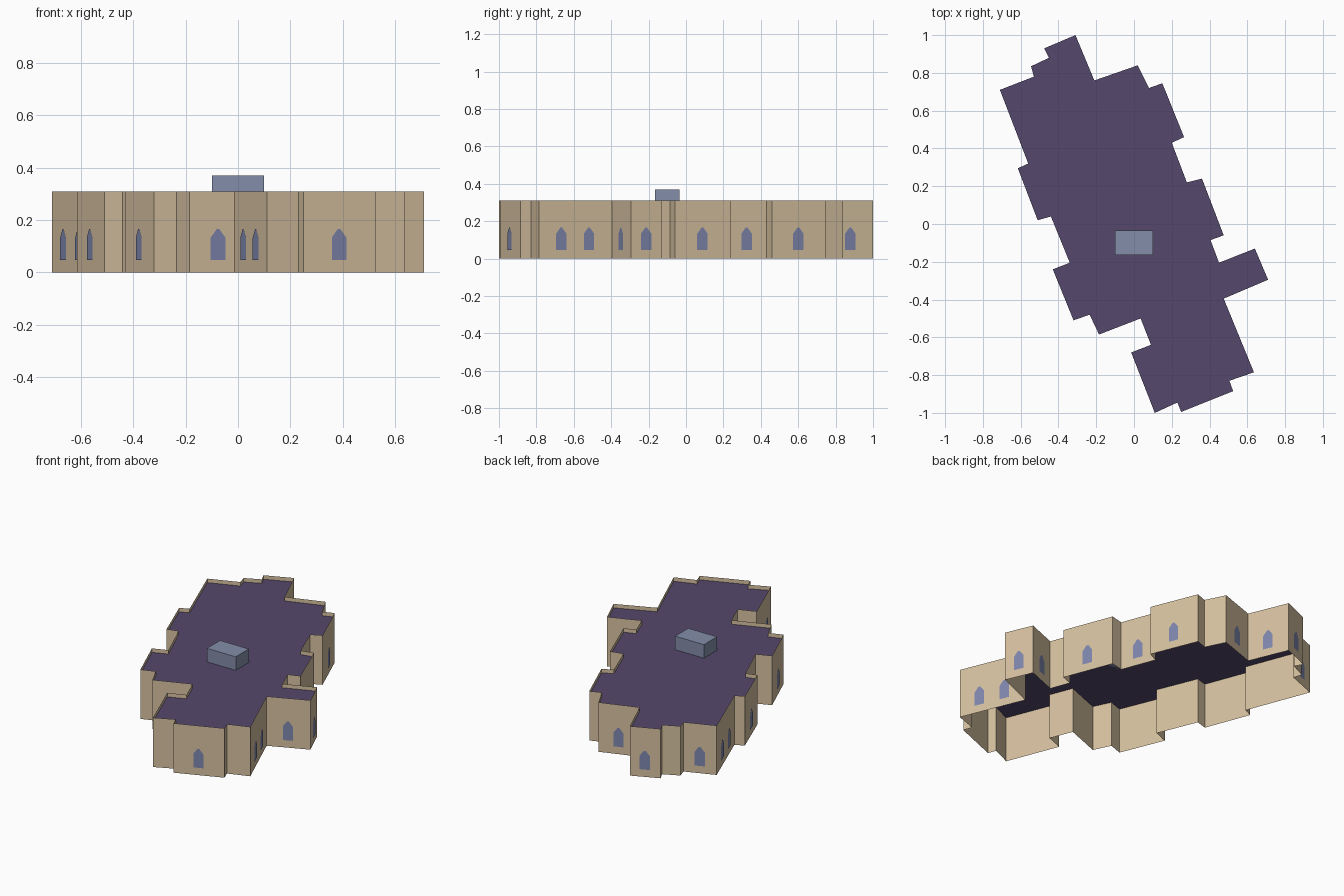
import bpy
import bmesh
from mathutils import Vector

cube = bpy.data.objects.get("Cube")
if cube:
    bpy.data.objects.remove(cube)

WALL_TOP = 0.31
ROOF_LEVEL = 0.285


def make_material(name, red, green, blue):
    material = bpy.data.materials.new(name)
    material.use_nodes = True
    colour = (red, green, blue, 1)
    material.diffuse_color = colour
    material.node_tree.nodes["Principled BSDF"].inputs["Base Color"].default_value = colour
    return material


def make_object(name, bm, material):
    mesh = bpy.data.meshes.new(name)
    bm.to_mesh(mesh)
    bm.free()
    mesh.materials.append(material)
    part = bpy.data.objects.new(name, mesh)
    bpy.context.collection.objects.link(part)
    return part


sandstone = make_material("sandstone", 0.67, 0.53, 0.35)
slate = make_material("dark purple roof", 0.09, 0.064, 0.147)
glass = make_material("blue window", 0.21, 0.24, 0.42)
metal = make_material("grey blue box", 0.23, 0.27, 0.40)

# Stepped floor plan, clockwise from the back corner
plan = [Vector((x, y, 0)) for x, y in (
    (-.31, 1), (-.21, .76), (.02, .84), (.08, .72), (.15, .745),
    (.265, .46), (.2, .43), (.28, .22), (.36, .24), (.475, -.06),
    (.405, -.085), (.45, -.205), (.64, -.13), (.71, -.295),
    (.475, -.395), (.635, -.785), (.505, -.83), (.525, -.885),
    (.25, -.995), (.23, -.945), (.11, -1), (-.015, -.68), (.09, -.64),
    (.035, -.5), (-.185, -.585), (-.235, -.48), (-.32, -.51),
    (-.43, -.24), (-.34, -.205), (-.44, .04), (-.51, .02),
    (-.615, .295), (-.56, .32), (-.71, .71), (-.53, .78),
    (-.545, .835), (-.45, .88), (-.475, .93))]
sides = list(zip(plan, plan[1:] + plan[:1]))
up = Vector((0, 0, 1))

# Outer walls: a thin open shell that rises past the roof as a parapet
bm = bmesh.new()
lower = [bm.verts.new(p) for p in plan]
upper = [bm.verts.new(p + up * WALL_TOP) for p in plan]
for i in range(len(plan)):
    j = (i + 1) % len(plan)
    bm.faces.new((lower[j], lower[i], upper[i], upper[j]))
make_object("outer_walls", bm, sandstone)

# Flat roof set below the parapet
bm = bmesh.new()
bm.faces.new([bm.verts.new(p + up * ROOF_LEVEL) for p in reversed(plan)])
make_object("flat_roof", bm, slate)

# Pointed windows: one on each main wall, two on the longest walls
outline = ((-.03, .047), (.03, .047), (.03, .133), (.006, .165), (-.006, .165), (-.03, .133))
bm = bmesh.new()
for start, end in sides:
    length = (end - start).length
    if length < 0.17:
        continue
    along = (end - start).normalized()
    outward = up.cross(along)
    for place in ((0.32, 0.7) if length > 0.33 else (0.51,)):
        centre = start.lerp(end, place) + outward * 0.003
        corners = [centre - along * x + up * z for x, z in outline]
        bm.faces.new([bm.verts.new(c) for c in corners])
make_object("windows", bm, glass)

# Rooftop box
bm = bmesh.new()
bmesh.ops.create_cube(bm, size=1)
bmesh.ops.scale(bm, vec=(0.2, 0.13, 0.37 - ROOF_LEVEL), verts=bm.verts)
bmesh.ops.translate(bm, vec=(0, -0.1, (0.37 + ROOF_LEVEL) / 2), verts=bm.verts)
make_object("rooftop_box", bm, metal)
